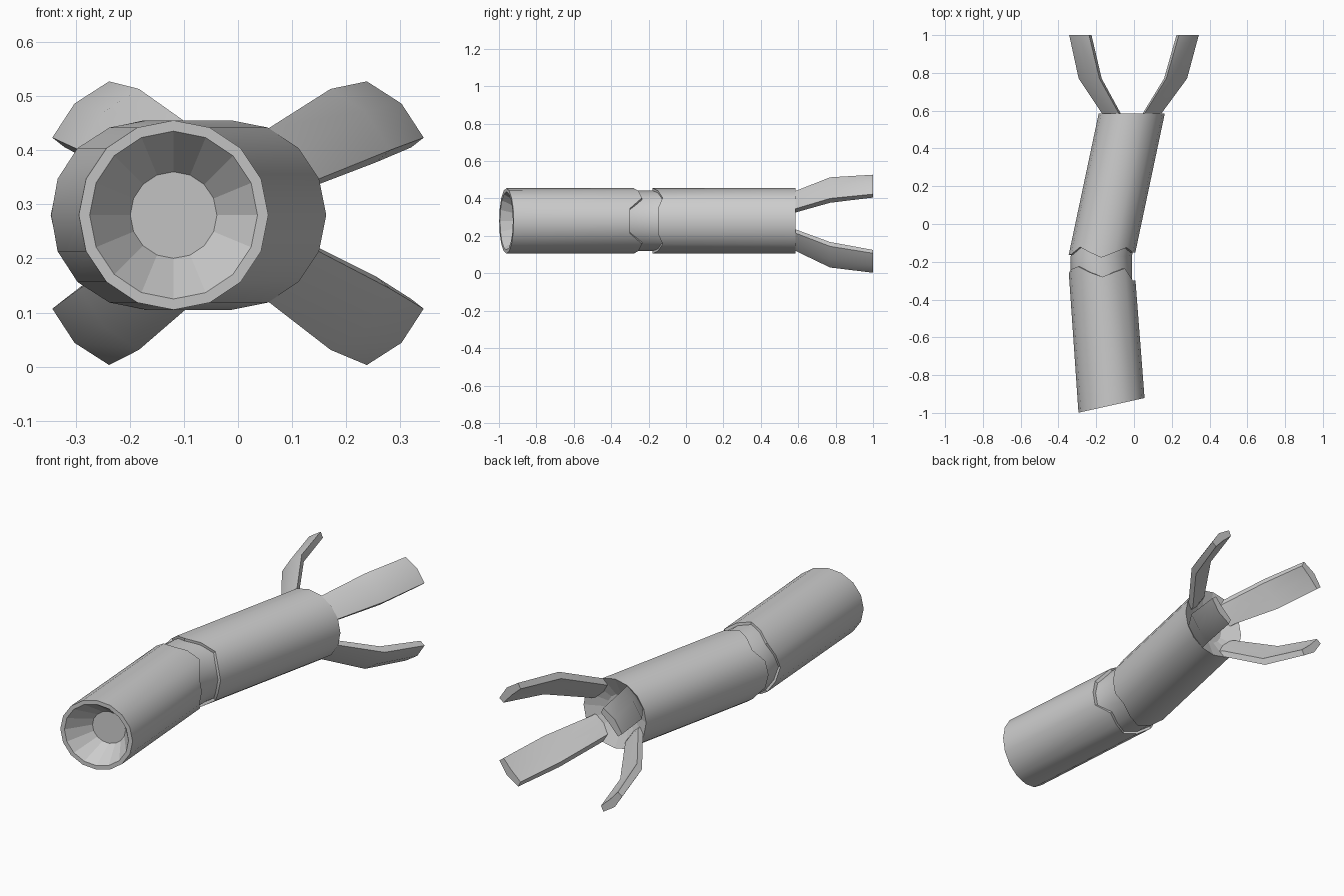
import bpy, bmesh, math

if "Cube" in bpy.data.objects:
    bpy.data.objects.remove(bpy.data.objects["Cube"])

N = 16
CZ = 0.28      # height of the sleeve axis
R = 0.175
ANG = [2 * math.pi * i / N for i in range(N)]


def loft(name, rings, smooth=True, cap_start=False, cap_end=False):
    bm = bmesh.new()
    rows = [[bm.verts.new(p) for p in ring] for ring in rings]
    for a, b in zip(rows, rows[1:]):
        n = len(a)
        for i in range(n):
            j = (i + 1) % n
            bm.faces.new((a[i], a[j], b[j], b[i]))
    if cap_start:
        bm.faces.new(rows[0])
    if cap_end:
        bm.faces.new(rows[-1])
    bmesh.ops.recalc_face_normals(bm, faces=bm.faces)
    me = bpy.data.meshes.new(name)
    bm.to_mesh(me)
    bm.free()
    ob = bpy.data.objects.new(name, me)
    bpy.context.collection.objects.link(ob)
    if smooth:
        bpy.ops.object.select_all(action='DESELECT')
        ob.select_set(True)
        bpy.context.view_layer.objects.active = ob
        bpy.ops.object.shade_smooth_by_angle(angle=math.radians(30))
    return ob


def ring(cx, y, r):
    return [(cx + r * math.cos(a), y, CZ + r * math.sin(a)) for a in ANG]


def full(half):
    # mirror a half-turn of edge heights onto the underside
    return half + half[-2:0:-1]


# front sleeve: slanted opening, notched rear edge
def front_ring(r, depth=0.0):
    return [(-0.119 + r * math.cos(a), -0.96 + 0.222 * r * math.cos(a) + depth,
             CZ + r * math.sin(a)) for a in ANG]


def front_end(r):
    edge = full([-.30, -.30, -.235, -.255, -.28, -.255, -.225, -.24, -.26])
    return [(-0.119 + r * math.cos(a) - 0.073 * (y + 0.96), y, CZ + r * math.sin(a))
            for a, y in zip(ANG, edge)]


loft("front_sleeve", [front_ring(0.155), front_ring(R), front_end(R), front_end(0.152)])

# conical socket in the front opening
loft("front_socket", [front_ring(0.155), front_ring(0.08, 0.1)], smooth=False, cap_end=True)


# rear sleeve: notched front edge, square rear end
def rear_start(r):
    edge = full([-.15, -.15, -.125, -.15, -.178, -.15, -.122, -.16, -.165])
    return [(-0.012 + r * math.cos(a) - 0.212 * (0.585 - y), y, CZ + r * math.sin(a))
            for a, y in zip(ANG, edge)]


loft("rear_sleeve", [rear_start(0.152), rear_start(R), ring(-0.012, 0.585, R)])

# shallow socket closing the rear end
loft("rear_socket", [ring(-0.012, 0.585, R), ring(-0.018, 0.54, 0.08)],
     smooth=False, cap_end=True)

# elbow joint between the sleeves
loft("elbow_joint", [ring(-0.162, -0.36, 0.16), ring(-0.173, -0.28, 0.162),
                     ring(-0.173, -0.17, 0.162), ring(-0.15, -0.07, 0.16)],
     cap_start=True, cap_end=True)

# four bent claws: (y, centre x, centre z, cross-section offsets)
sections = [
    (0.50, -0.015, 0.280, [(.045, .135), (.09, .10), (.13, .045), (.105, .03), (.07, .065), (.035, .105)]),
    (0.585, -0.012, 0.280, [(.068, .160), (.12, .115), (.157, .065), (.13, .045), (.09, .085), (.058, .13)]),
    (0.77, -0.006, 0.272, [(.177, .241), (.24, .20), (.287, .128), (.26, .105), (.21, .165), (.165, .21)]),
    (1.00, 0.000, 0.265, [(.238, .262), (.302, .221), (.343, .158), (.32, .14), (.275, .19), (.225, .235)]),
]
for sx, side in ((1, "right"), (-1, "left")):
    for sz, level in ((1, "upper"), (-1, "lower")):
        rings = [[(cx + sx * u, y, cz + sz * v) for u, v in prof]
                 for y, cx, cz, prof in sections]
        loft(f"{level}_{side}_claw", rings, smooth=True, cap_start=True, cap_end=True)
